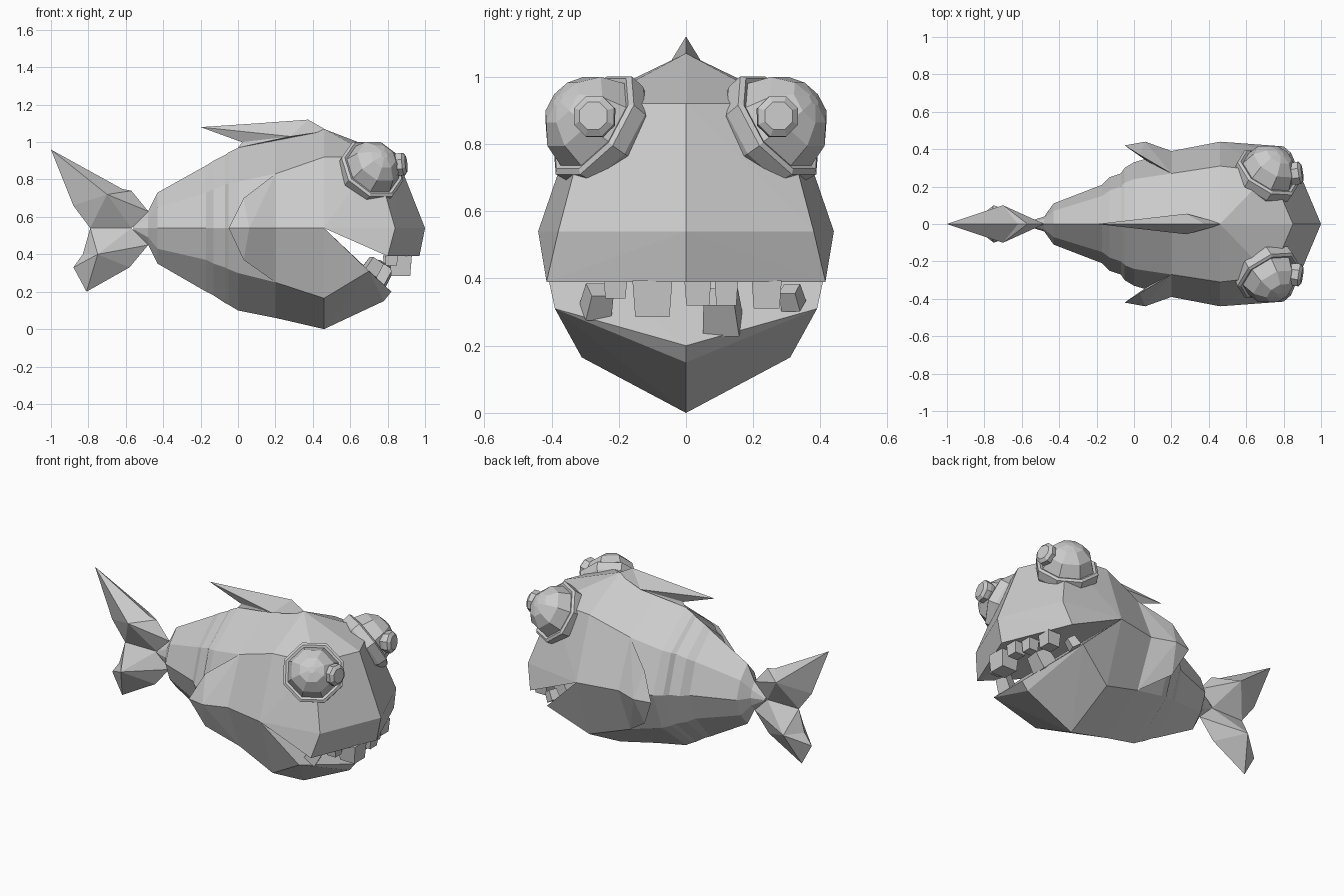
import bpy, bmesh, math
from mathutils import Vector

if "Cube" in bpy.data.objects:
    bpy.data.objects.remove(bpy.data.objects["Cube"], do_unlink=True)

grey = bpy.data.materials.new("light_grey")
grey.use_nodes = True
grey.diffuse_color = (0.6, 0.6, 0.6, 1)
grey.node_tree.nodes["Principled BSDF"].inputs["Base Color"].default_value = (0.6, 0.6, 0.6, 1)


def finish(name, bm):
    bmesh.ops.recalc_face_normals(bm, faces=bm.faces[:])
    mesh = bpy.data.meshes.new(name)
    bm.to_mesh(mesh)
    bm.free()
    mesh.materials.append(grey)
    obj = bpy.data.objects.new(name, mesh)
    bpy.context.collection.objects.link(obj)
    return obj


def both_sides(points):
    return list(points) + [(x, -y, z) for x, y, z in points if y]


def hull(name, points):
    bm = bmesh.new()
    verts = [bm.verts.new(p) for p in both_sides(points)]
    bmesh.ops.convex_hull(bm, input=verts)
    return finish(name, bm)


def fan(bm, rim, apex):
    tip = bm.verts.new(apex)
    for a, b in zip(rim, rim[1:] + rim[:1]):
        bm.faces.new((a, b, tip))


def loft(name, rings):
    bm = bmesh.new()
    rows = [[bm.verts.new(p) for p in ring] for ring in rings]
    n = len(rows[0])
    for a, b in zip(rows, rows[1:]):
        for i in range(n):
            j = (i + 1) % n
            bm.faces.new((a[i], a[j], b[j], b[i]))
    for row in (rows[0], rows[-1]):
        bm.faces.new(row)
    return finish(name, bm)


def lathe(name, profile, centre, axis, sides=8):
    """Rings of (radius, height) stacked along an axis."""
    turn = Vector(axis).to_track_quat("Z", "Y")
    rings = []
    for r, h in profile:
        angles = [math.tau * (i + 0.5) / sides for i in range(sides)]
        rings.append([Vector(centre) + turn @ Vector((r * math.cos(a), r * math.sin(a), h))
                      for a in angles])
    return loft(name, rings)


def lobe(name, outline, ridge):
    """Flat outline in the middle plane, thickened to a ridge on both sides."""
    bm = bmesh.new()
    rim = [bm.verts.new((x, 0, z)) for x, z in outline]
    x, y, z = ridge
    fan(bm, rim, (x, y, z))
    fan(bm, rim, (x, -y, z))
    return finish(name, bm)


# Body: x, top z, upper (y, z), middle y, lower (y, z), bottom z
sections = [
    (-.56, .55, .01, .545, .015, .01, .535, .53),
    (-.48, .63, .03, .59, .04, .03, .49, .45),
    (-.43, .73, .07, .65, .11, .07, .43, .35),
    (-.17, .875, .15, .73, .21, .15, .37, .2),
    (-.13, .9, .18, .75, .25, .18, .35, .18),
    (-.07, .93, .2, .77, .27, .2, .33, .14),
    (-.05, .945, .22, .78, .30, .22, .32, .13),
    (0, .97, .24, .79, .33, .24, .3, .1),
    (.2, 1.01, .27, .83, .39, .27, .25, .06),
    (.46, 1.07, .31, .92, .44, .31, .165, 0),
]
rings = []
for x, top, uy, uz, my, ly, lz, low in sections:
    half = [(x, uy, uz), (x, my, .54), (x, ly, lz)]
    other = [(x, -y, z) for _, y, z in reversed(half)]
    rings.append([(x, 0, top)] + half + [(x, 0, low)] + other)
loft("body", rings)

# Head above and below the open mouth
hull("upper_head", [
    (.46, 0, 1.07), (.46, .31, .92), (.46, .44, .54), (.85, 0, .92), (.73, .28, .92),
    (1, 0, .54), (.84, .38, .54), (.97, 0, .39), (.8, .415, .39)])
hull("lower_jaw", [
    (.46, 0, 0), (.46, .31, .165), (.46, .44, .54), (.7, .39, .31),
    (.78, 0, .15), (.82, 0, .2)])

# Flared gill covers
for name, s in (("left", 1), ("right", -1)):
    bm = bmesh.new()
    edge = [(.2, .27, .83), (.03, .37, .7), (-.05, .42, .54), (.03, .37, .37), (.2, .27, .25)]
    front, crest, back = (.2, .39, .54), (.06, .44, .54), (.12, .3, .54)
    rim = [bm.verts.new((x, s * y, z)) for x, y, z in edge + [front]]
    for x, y, z in (crest, back):
        fan(bm, rim, (x, s * y, z))
    finish(name + "_gill_cover", bm)

# Fins
hull("dorsal_fin_base", [(.1, 0, 1.1), (.375, 0, 1.12), (.28, .055, 1.03), (.48, 0, 1.06),
                         (0, 0, .97)])
hull("dorsal_fin_tip", [(-.2, 0, 1.08), (.1, 0, 1.1), (.28, .055, 1.03), (.02, 0, 1.0),
                        (.3, 0, 1.11)])
lobe("upper_tail_fin", [(-1, .96), (-.88, .66), (-.79, .54), (-.57, .54), (-.48, .63),
                        (-.57, .74), (-.62, .75)], (-.7, .1, .72))
lobe("lower_tail_fin", [(-.57, .54), (-.79, .54), (-.83, .4), (-.88, .33), (-.81, .2),
                        (-.58, .33), (-.48, .45)], (-.75, .1, .4))

# Bulging eyes with a rim and a raised pupil
eye = [(.15, -.08), (.18, -.03), (.185, .02), (.17, .03), (.155, .025),
       (.13, .1), (.075, .15), (.02, .165)]
pupil = [(.05, -.05), (.065, 0), (.065, .025), (.045, .04)]
for name, s in (("left", 1), ("right", -1)):
    lathe(name + "_eye", eye, (.71, s * .26, .845), (.42, s * .7, .5))
    lathe(name + "_pupil", pupil, (.86, s * .27, .88), (1, s * .15, .1))

# Teeth: y, width, length, x
tooth = [(.7, -.04), (.6, 1)]
for i, (y, w, length, x) in enumerate([(-.21, .07, .05, .82), (-.1, .12, .105, .87),
                                       (.035, .08, .07, .89), (.12, .07, .07, .86),
                                       (.24, .09, .08, .82)]):
    lathe(f"upper_tooth_{i + 1}", [(w * r, length * h) for r, h in tooth],
          (x, y, .39), (0, 0, -1), 4)
for i, (y, w, length, x, z) in enumerate([(-.27, .08, .08, .7, .3), (.11, .11, .1, .74, .26),
                                          (.32, .06, .06, .7, .32)]):
    lathe(f"lower_tooth_{i + 1}", [(w * r, length * h) for r, h in tooth],
          (x, y, z), (.5, -y * .6, .8), 4)
